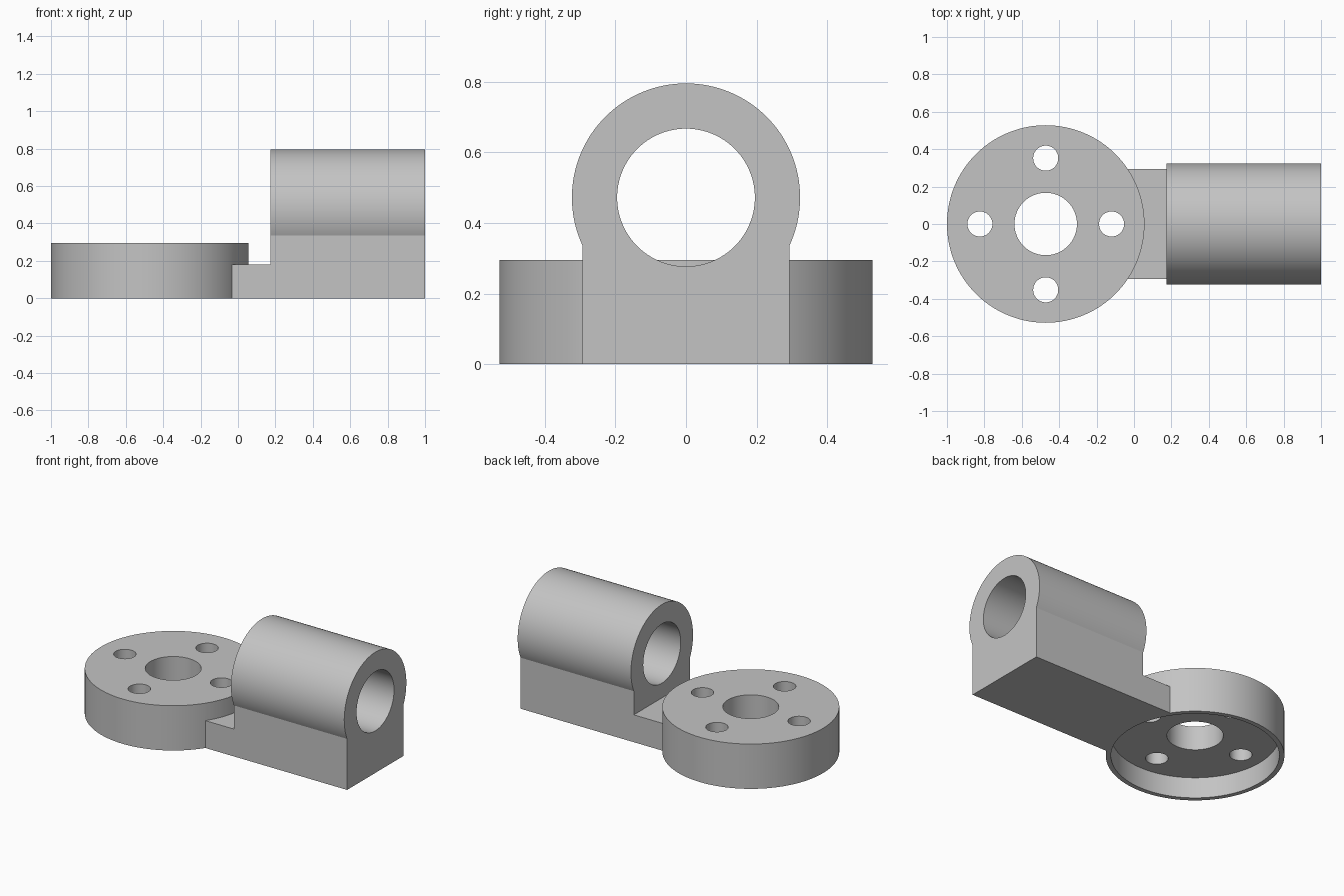
import bpy
import bmesh
import math
from mathutils import Matrix

cube = bpy.data.objects.get("Cube")
if cube:
    bpy.data.objects.remove(cube, do_unlink=True)

# Main dimensions
DISC_X, DISC_R, DISC_H = -0.472, 0.528, 0.295
AXIS_Z, TUBE_R, BORE_R = 0.472, 0.323, 0.195
HALF_W, WEB_H = 0.293, 0.18
TUBE_X, END_X = 0.175, 1.0

metal = bpy.data.materials.new("light grey metal")
metal.use_nodes = True
colour = (0.55, 0.55, 0.55, 1)
metal.diffuse_color = colour
metal.node_tree.nodes["Principled BSDF"].inputs["Base Color"].default_value = colour


def finish(name, bm):
    bmesh.ops.recalc_face_normals(bm, faces=bm.faces)
    mesh = bpy.data.meshes.new(name)
    bm.to_mesh(mesh)
    bm.free()
    mesh.materials.append(metal)
    obj = bpy.data.objects.new(name, mesh)
    bpy.context.collection.objects.link(obj)
    return obj


def cylinder(name, radius, x, y, z0, z1, sides=128):
    bm = bmesh.new()
    bmesh.ops.create_cone(bm, cap_ends=True, segments=sides, radius1=radius,
                          radius2=radius, depth=z1 - z0,
                          matrix=Matrix.Translation((x, y, (z0 + z1) / 2)))
    return finish(name, bm)


def extrude_x(name, profile, x0, x1):
    """Extrude a closed (y, z) profile along x."""
    bm = bmesh.new()
    face = bm.faces.new([bm.verts.new((x0, y, z)) for y, z in profile])
    new = bmesh.ops.extrude_face_region(bm, geom=[face])["geom"]
    verts = [g for g in new if isinstance(g, bmesh.types.BMVert)]
    bmesh.ops.translate(bm, verts=verts, vec=(x1 - x0, 0, 0))
    return finish(name, bm)


def arc(radius, start, end, steps):
    return [(radius * math.cos(start + (end - start) * i / steps),
             AXIS_Z + radius * math.sin(start + (end - start) * i / steps))
            for i in range(steps + 1)]


def combine(target, tool, operation):
    tool.hide_render = True
    mod = target.modifiers.new(operation.title(), "BOOLEAN")
    mod.operation, mod.solver, mod.object = operation, "EXACT", tool
    bpy.context.view_layer.objects.active = target
    bpy.ops.object.modifier_apply(modifier=mod.name)
    bpy.data.objects.remove(tool, do_unlink=True)


# Round flange
body = cylinder("flanged_bearing_bracket", DISC_R, DISC_X, 0, 0, DISC_H)

# Low web joining the flange to the housing
web = [(-HALF_W, 0), (HALF_W, 0), (HALF_W, WEB_H), (-HALF_W, WEB_H)]
combine(body, extrude_x("web", web, DISC_X + 0.2, TUBE_X + 0.2), "UNION")

# Bearing housing: square foot running up into a round barrel
a = -math.acos(HALF_W / TUBE_R)
housing = [(-HALF_W, 0), (HALF_W, 0)] + arc(TUBE_R, a, math.pi - a, 96)
combine(body, extrude_x("housing", housing, TUBE_X, END_X), "UNION")

# Bore through the barrel
bore = arc(BORE_R, 0, math.tau, 96)[:-1]
combine(body, extrude_x("bore", bore, TUBE_X - 0.1, END_X + 0.1), "DIFFERENCE")

# Recess under the flange
combine(body, cylinder("recess", 0.498, DISC_X, 0, -0.1, 0.137), "DIFFERENCE")

# Centre hole and four bolt holes
combine(body, cylinder("centre_hole", 0.167, DISC_X, 0, -0.1, 0.5, 64), "DIFFERENCE")
for i in range(4):
    t = i * math.pi / 2
    hole = cylinder("bolt_hole", 0.067, DISC_X + 0.352 * math.cos(t),
                    0.352 * math.sin(t), -0.1, 0.5, 48)
    combine(body, hole, "DIFFERENCE")

# Smooth curved walls, keep machined edges sharp
bpy.ops.object.select_all(action="DESELECT")
body.select_set(True)
bpy.context.view_layer.objects.active = body
bpy.ops.object.shade_smooth_by_angle(angle=math.radians(20))
